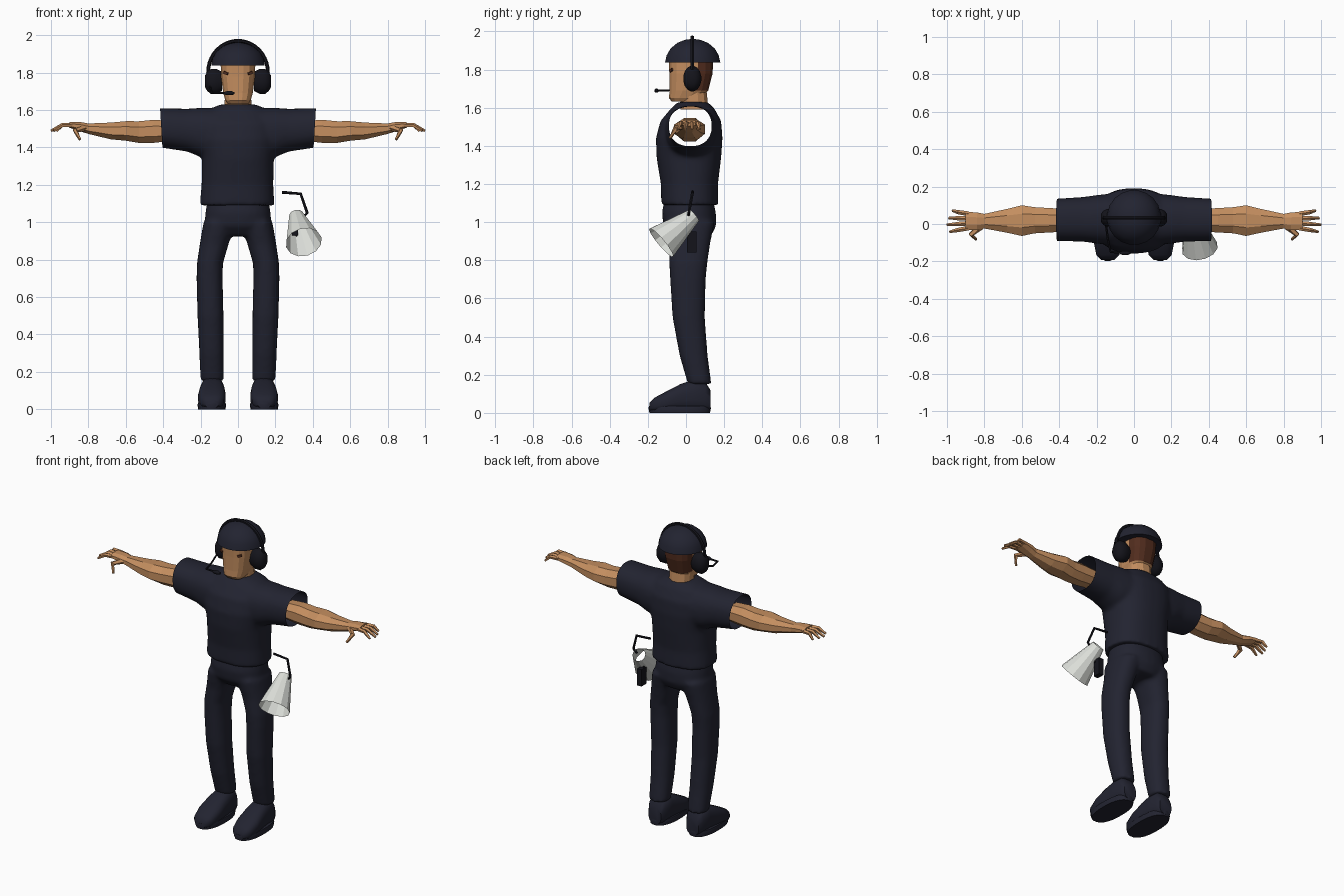
import bpy, bmesh, math
from mathutils import Vector, Euler

if "Cube" in bpy.data.objects:
    bpy.data.objects.remove(bpy.data.objects["Cube"])


def material(name, rgb):
    m = bpy.data.materials.new(name)
    m.use_nodes = True
    m.diffuse_color = (*rgb, 1)
    m.node_tree.nodes["Principled BSDF"].inputs["Base Color"].default_value = (*rgb, 1)
    return m


NAVY = material("navy cloth", (0.016, 0.017, 0.03))
BLACK = material("black plastic", (0.007, 0.007, 0.011))
SKIN = material("tan skin", (0.55, 0.27, 0.115))
HAIR = material("brown hair", (0.085, 0.026, 0.013))
WHITE = material("off white shell", (0.72, 0.74, 0.7))


def finish(name, bm, mat, smooth=None, mirror=False):
    bmesh.ops.recalc_face_normals(bm, faces=bm.faces)
    mesh = bpy.data.meshes.new(name)
    bm.to_mesh(mesh)
    bm.free()
    mesh.materials.append(mat)
    if smooth:
        mesh.shade_smooth()
        mesh.set_sharp_from_angle(angle=math.radians(smooth))
    ob = bpy.data.objects.new(name, mesh)
    bpy.context.collection.objects.link(ob)
    if mirror:
        ob.modifiers.new("Mirror", "MIRROR")
    return ob


def skin_rings(bm, rings, caps=True):
    rows = [[bm.verts.new(p) for p in ring] for ring in rings]
    n = len(rows[0])
    for a, b in zip(rows, rows[1:]):
        for i in range(n):
            j = (i + 1) % n
            bm.faces.new((a[i], a[j], b[j], b[i]))
    if caps:
        bm.faces.new(rows[0])
        bm.faces.new(rows[-1])


def loft(bm, axis, rings, n=20, power=2.0, flip=1):
    """Rings are (position on axis, two centre values, two radii)."""
    out = []
    for t, a, b, ra, rb in rings:
        ring = []
        for i in range(n):
            w = math.tau * (i + 0.5) / n
            c, s = math.cos(w), math.sin(w)
            u = a + ra * math.copysign(abs(c) ** (2 / power), c)
            v = b + rb * math.copysign(abs(s) ** (2 / power), s)
            p = {"x": (t, u, v), "y": (u, t, v), "z": (u, v, t)}[axis]
            ring.append((p[0] * flip, p[1], p[2]))
        out.append(ring)
    skin_rings(bm, out)


def sweep(bm, pts, radii, n=6, ref=(0, 1, 0), caps=True):
    pts = [Vector(p) for p in pts]
    out = []
    for k, p in enumerate(pts):
        t = (pts[min(k + 1, len(pts) - 1)] - pts[max(k - 1, 0)]).normalized()
        u = t.cross(Vector(ref)).normalized()
        v = t.cross(u)
        r = radii[k] if isinstance(radii, (list, tuple)) else radii
        out.append([p + r * (u * math.cos(math.tau * i / n) + v * math.sin(math.tau * i / n))
                    for i in range(n)])
    skin_rings(bm, out, caps)


def fuse(name, bm, mat, cut=None):
    """Melt overlapping lofts into one soft garment, open beyond x = cut."""
    tmp = finish(name + " source", bm, mat)
    rm = tmp.modifiers.new("Remesh", "REMESH")
    rm.mode, rm.voxel_size = "VOXEL", 0.012
    sm = tmp.modifiers.new("Smooth", "SMOOTH")
    sm.factor, sm.iterations = 0.5, 8
    bpy.context.view_layer.update()
    mesh = tmp.evaluated_get(bpy.context.evaluated_depsgraph_get()).to_mesh()
    bm = bmesh.new()
    bm.from_mesh(mesh)
    bpy.data.objects.remove(tmp)
    if cut:
        for s in (1, -1):
            bmesh.ops.bisect_plane(bm, geom=bm.verts[:] + bm.edges[:] + bm.faces[:],
                                   plane_co=(s * cut, 0, 1.5), plane_no=(s, 0, -0.06 * s * s),
                                   clear_outer=True)
    for f in bm.faces:
        f.material_index = 0
    return finish(name, bm, mat, smooth=50)


def box(name, size, loc, mat, rot=(0, 0, 0), mirror=False):
    bm = bmesh.new()
    bmesh.ops.create_cube(bm, size=1)
    e = Euler(rot).to_matrix()
    for v in bm.verts:
        v.co = e @ Vector([c * s for c, s in zip(v.co, size)]) + Vector(loc)
    return finish(name, bm, mat, mirror=mirror)


# Shirt: torso and two open sleeves
bm = bmesh.new()
loft(bm, "z", [(1.09, -.005, .02, .2, .15), (1.2, -.003, .018, .192, .15), (1.34, 0, .015, .192, .17),
               (1.44, 0, .017, .21, .175), (1.53, 0, .025, .21, .16), (1.595, 0, .035, .17, .115),
               (1.63, 0, .035, .095, .08)], 28, 2.4)
for s in (1, -1):
    loft(bm, "x", [(.1, .025, 1.475, .14, .135), (.2, .025, 1.48, .13, .132), (.27, .025, 1.492, .12, .115),
                   (.44, .022, 1.507, .112, .104)], 24, 2.3, s)
fuse("shirt", bm, NAVY, cut=.41)

# Trousers: hips and two legs
bm = bmesh.new()
loft(bm, "z", [(.925, 0, .03, .13, .1), (.98, 0, .02, .178, .138), (1.05, 0, .015, .175, .142),
               (1.13, 0, .015, .16, .125)], 28, 2.3)
for s in (1, -1):
    loft(bm, "z", [(.15, .138, .072, .063, .062), (.3, .141, .04, .066, .074), (.5, .147, .014, .07, .085),
                   (.7, .152, .01, .07, .094), (.78, .15, .012, .07, .1), (.88, .128, .018, .077, .108),
                   (1.0, .1, .02, .085, .13)], 20, 2.3, s)
fuse("trousers", bm, NAVY)

# Shoes and soles
bm = bmesh.new()
loft(bm, "y", [(-.192, .14, .03, .035, .022), (-.165, .14, .042, .062, .038), (-.1, .14, .06, .075, .055),
               (-.03, .138, .078, .07, .073), (.03, .137, .088, .064, .083), (.1, .137, .085, .062, .08),
               (.128, .137, .065, .045, .055)], 20, 2.7)
finish("shoes", bm, NAVY, 50, True)
bm = bmesh.new()
loft(bm, "z", [(0, .14, -.033, .074, .16), (.025, .14, -.033, .077, .165), (.035, .14, -.033, .074, .162)], 24, 2.4)
finish("soles", bm, NAVY, 40, True)

# Arms, palms included
bm = bmesh.new()
loft(bm, "x", [(.36, .02, 1.488, .065, .058), (.45, .02, 1.486, .07, .066), (.53, .02, 1.482, .075, .062),
               (.6, .018, 1.488, .088, .056), (.68, .017, 1.488, .068, .048), (.8, .015, 1.5, .042, .03),
               (.84, .015, 1.51, .05, .027), (.9, .016, 1.52, .053, .016)], 8, 2.2)
finish("arms", bm, SKIN, mirror=True)

# Fingers and thumbs
bm = bmesh.new()
for base, tip, reach in ((.055, .072, .97), (.03, .032, .99), (.004, -.004, 1.0), (-.022, -.042, .985)):
    sweep(bm, [(.885, base, 1.518), (.94, (base + tip) / 2, 1.518), (reach, tip, 1.488)], [.013, .012, .007], 5)
sweep(bm, [(.82, -.015, 1.505), (.87, -.055, 1.49), (.845, -.083, 1.442)], [.018, .015, .008], 5, (0, 0, 1))
finish("fingers", bm, SKIN, mirror=True)

# Neck
bm = bmesh.new()
loft(bm, "z", [(1.59, 0, .045, .074, .075), (1.72, 0, .035, .072, .072)], 12, 2.3)
finish("neck", bm, SKIN)

# Head, with hair on the faces at the back
bm = bmesh.new()
loft(bm, "z", [(1.632, 0, -.02, .055, .055), (1.65, 0, -.01, .068, .08), (1.69, 0, .015, .08, .103),
               (1.78, 0, .026, .092, .115), (1.85, 0, .026, .094, .118)], 16, 2.8)
head = finish("head", bm, SKIN)
head.data.materials.append(HAIR)
for f in head.data.polygons:
    f.material_index = int(f.center.y > .04 and f.center.z > 1.68)
box("eyes", (.026, .008, .014), (.066, -.078, 1.797), HAIR, (0, -.35, .5), True)

# Helmet
bm = bmesh.new()
loft(bm, "z", [(1.837, 0, .035, .145, .147), (1.875, 0, .035, .138, .138), (1.91, 0, .035, .118, .118),
               (1.94, 0, .035, .082, .082), (1.956, 0, .035, .042, .042), (1.96, 0, .035, .012, .012)], 20)
finish("helmet", bm, NAVY, 50)

# Headset: band, ear cups, microphone
bm = bmesh.new()
arc = [math.pi * i / 20 for i in range(21)]
sweep(bm, [(.16 * math.cos(a), .033, 1.8 + .17 * math.sin(a)) for a in arc], .01, 6)
finish("headset_band", bm, BLACK, 50)
bm = bmesh.new()
loft(bm, "x", [(.085, .033, 1.753, .036, .052), (.115, .033, 1.753, .048, .068), (.145, .033, 1.753, .048, .068),
               (.165, .033, 1.753, .038, .052), (.177, .033, 1.753, .02, .03)], 16)
finish("ear_cups", bm, BLACK, 40, True)
bm = bmesh.new()
sweep(bm, [(-.15, .0, 1.725), (-.14, -.08, 1.692), (-.125, -.15, 1.69), (-.04, -.155, 1.69)], .006, 6, (0, 0, 1))
loft(bm, "x", [(-.075, -.155, 1.69, .006, .006), (-.06, -.155, 1.69, .012, .012),
               (-.035, -.155, 1.69, .012, .012), (-.02, -.155, 1.69, .006, .006)], 8)
finish("microphone", bm, BLACK, 50)

# Megaphone: open horn, grip, trigger and strap
bm = bmesh.new()
sweep(bm, [(.312, .042, 1.036), (.352, -.13, .893)], [.04, .098], 12, caps=False)
finish("megaphone_horn", bm, WHITE)
box("megaphone_grip", (.032, .05, .11), (.3, .03, .895), BLACK)
box("megaphone_trigger", (.03, .03, .03), (.305, .005, .945), BLACK)
bm = bmesh.new()
sweep(bm, [(.235, .035, 1.16), (.335, .033, 1.152), (.37, .015, 1.05), (.345, .012, 1.025)], .008, 6)
finish("megaphone_strap", bm, BLACK)
